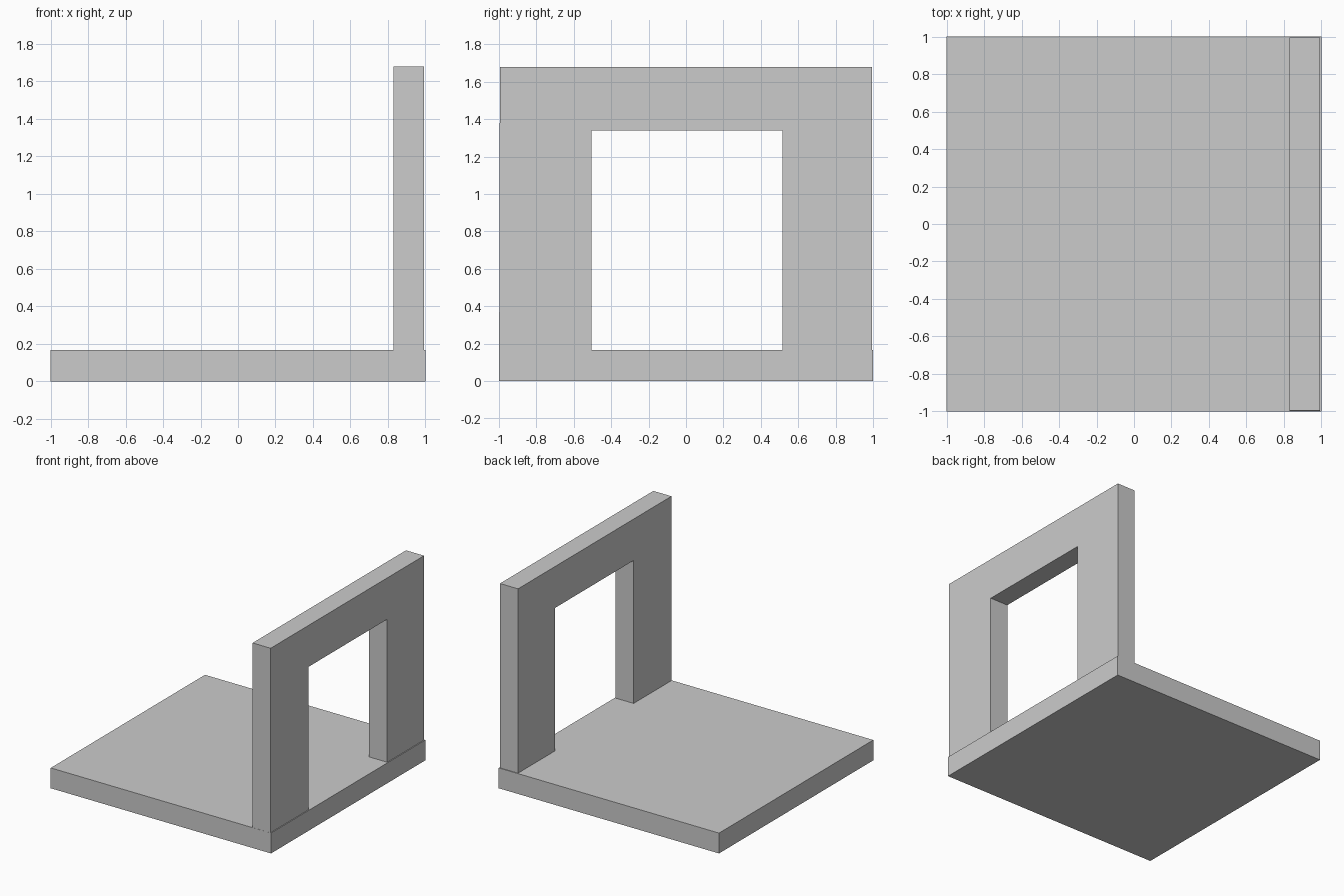
import bpy, bmesh

if "Cube" in bpy.data.objects:
    bpy.data.objects.remove(bpy.data.objects["Cube"])


def extruded(name, profile, x0, x1):
    """Extrude a (y, z) profile along x from x0 to x1."""
    bm = bmesh.new()
    face = bm.faces.new([bm.verts.new((x0, y, z)) for y, z in profile])
    new = bmesh.ops.extrude_face_region(bm, geom=[face])["geom"]
    verts = [v for v in new if isinstance(v, bmesh.types.BMVert)]
    bmesh.ops.translate(bm, verts=verts, vec=(x1 - x0, 0, 0))
    bmesh.ops.recalc_face_normals(bm, faces=bm.faces)
    mesh = bpy.data.meshes.new(name)
    bm.to_mesh(mesh)
    bm.free()
    obj = bpy.data.objects.new(name, mesh)
    bpy.context.collection.objects.link(obj)
    return obj


FLOOR = 0.167
TOP = 1.68

# Square floor slab
extruded("floor", [(-1, 0), (1, 0), (1, FLOOR), (-1, FLOOR)], -1, 1)

# Wall along the right edge, with a doorway open down to the floor
extruded("doorway_wall", [
    (-0.999, FLOOR), (-0.505, FLOOR), (-0.505, 1.34), (0.517, 1.34),
    (0.517, FLOOR), (0.994, FLOOR), (0.994, TOP), (-0.995, TOP),
], 0.829, 0.993)
